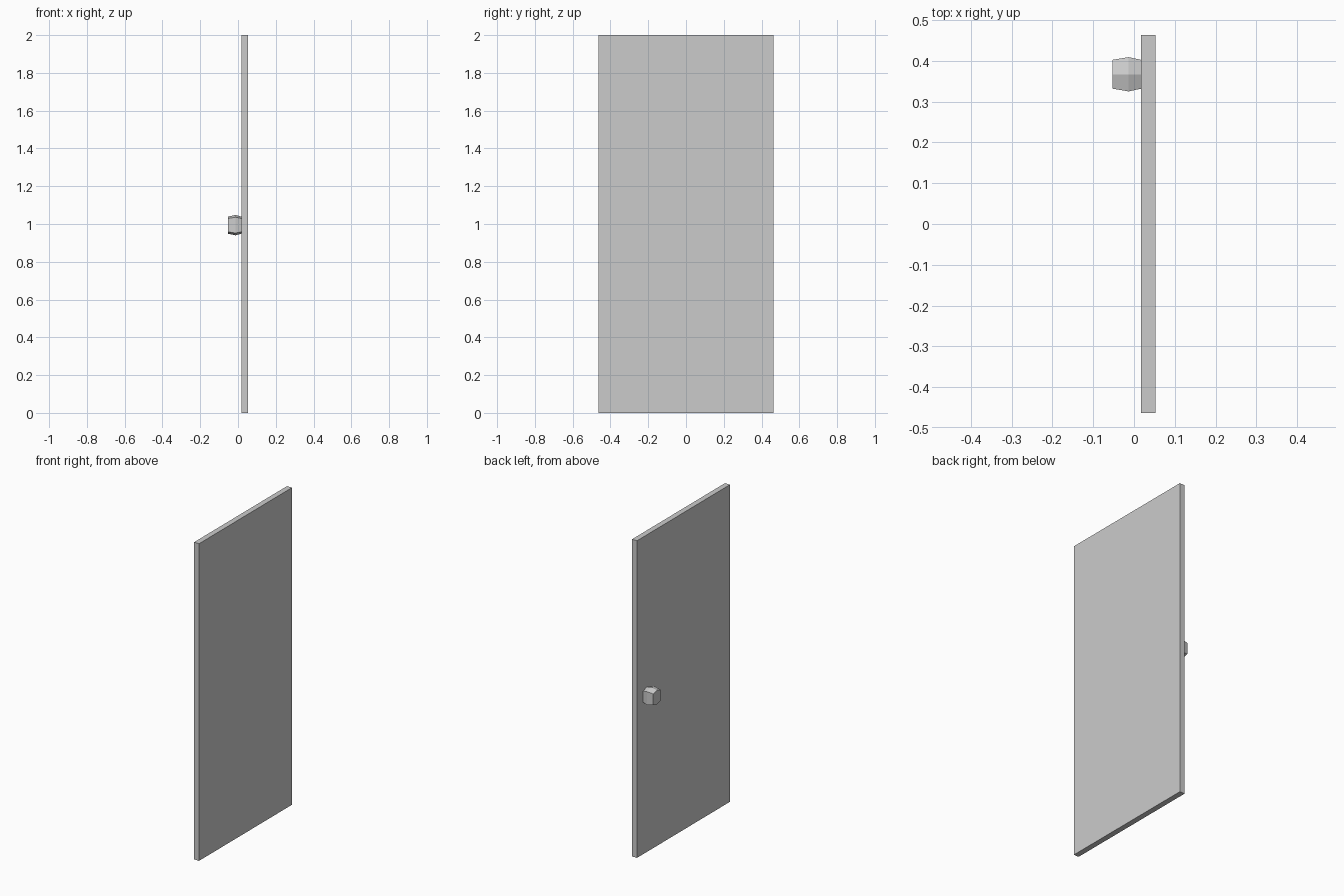
import bpy, bmesh

if "Cube" in bpy.data.objects:
    bpy.data.objects.remove(bpy.data.objects["Cube"])


def make_object(name, bm):
    bmesh.ops.recalc_face_normals(bm, faces=bm.faces)
    mesh = bpy.data.meshes.new(name)
    bm.to_mesh(mesh)
    bm.free()
    obj = bpy.data.objects.new(name, mesh)
    bpy.context.collection.objects.link(obj)
    return obj


# Door panel: a thin upright slab
bm = bmesh.new()
bmesh.ops.create_cube(bm, size=1)
bmesh.ops.scale(bm, vec=(0.035, 0.926, 2.0), verts=bm.verts)
bmesh.ops.translate(bm, vec=(0.035, 0, 1), verts=bm.verts)
make_object("door_panel", bm)

# Knob: six-sided profile lofted along x, slightly swollen in the middle
profile = [(0, 0.054), (0.042, 0.042), (0.042, -0.042),
           (0, -0.054), (-0.042, -0.042), (-0.042, 0.042)]
sections = [(-0.053, 0.84), (-0.013, 1.0), (0.0175, 0.84)]
bm = bmesh.new()
rings = [[bm.verts.new((x, 0.367 + y * s, 0.994 + z * s)) for y, z in profile]
         for x, s in sections]
for a, b in zip(rings, rings[1:]):
    for i in range(6):
        j = (i + 1) % 6
        bm.faces.new((a[i], a[j], b[j], b[i]))
bm.faces.new(rings[0])
bm.faces.new(rings[-1])
make_object("door_knob", bm)
